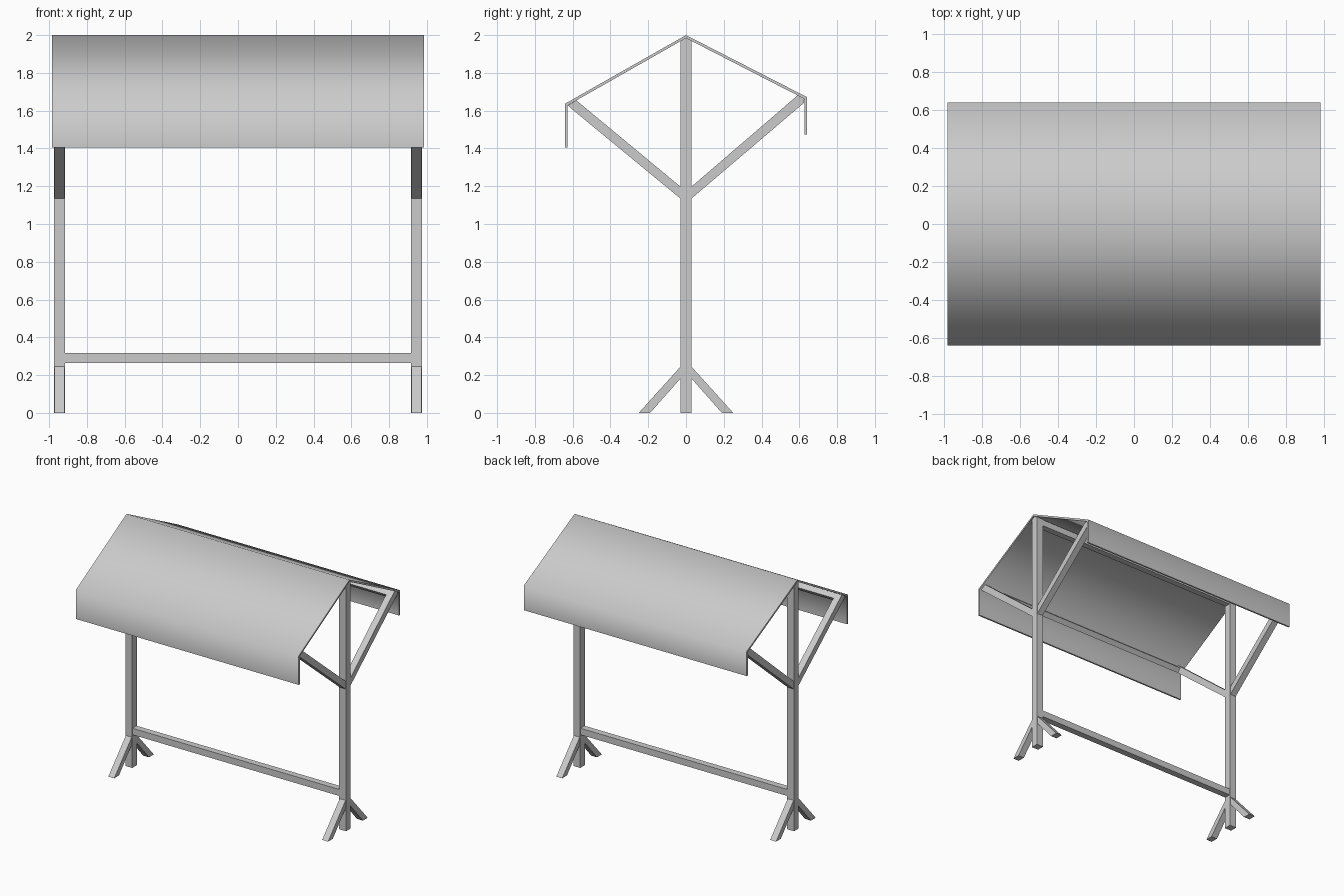
import bpy, bmesh, math

if "Cube" in bpy.data.objects:
    bpy.data.objects.remove(bpy.data.objects["Cube"])


def extrude_x(name, profile, x0, x1):
    """Solid made from a closed (y, z) profile swept along x."""
    bm = bmesh.new()
    face = bm.faces.new([bm.verts.new((x0, y, z)) for y, z in profile])
    out = bmesh.ops.extrude_face_region(bm, geom=[face])
    verts = [v for v in out["geom"] if isinstance(v, bmesh.types.BMVert)]
    bmesh.ops.translate(bm, verts=verts, vec=(x1 - x0, 0, 0))
    bmesh.ops.recalc_face_normals(bm, faces=bm.faces)
    mesh = bpy.data.meshes.new(name)
    bm.to_mesh(mesh)
    bm.free()
    ob = bpy.data.objects.new(name, mesh)
    bpy.context.collection.objects.link(ob)
    return ob


def rect(y, z, w, h, angle=0.0):
    """Rectangle profile centred on (y, z), turned by angle."""
    c, s = math.cos(angle), math.sin(angle)
    corners = [(-w / 2, -h / 2), (w / 2, -h / 2), (w / 2, h / 2), (-w / 2, h / 2)]
    return [(y + a * c - b * s, z + a * s + b * c) for a, b in corners]


# Folded roof sheet: front drop edge, two slopes, back drop edge
outer = [(-0.64, 1.405), (-0.64, 1.637), (0, 2.0), (0.64, 1.672), (0.64, 1.475)]
inner = [(0.627, 1.475), (0.627, 1.662), (0, 1.984), (-0.627, 1.628), (-0.627, 1.405)]
roof = extrude_x("roof_sheet", outer + inner, -0.985, 0.985)
bpy.context.view_layer.objects.active = roof
roof.select_set(True)
bpy.ops.object.shade_smooth_by_angle(angle=math.radians(75))

# End frames: post, roof braces and splayed feet
post = [(-0.029, 0), (0.029, 0), (0.029, 1.969), (0, 1.984), (-0.029, 1.968)]
front_brace = [(-0.02, 1.127), (-0.02, 1.19), (-0.58, 1.654), (-0.624, 1.629), (-0.61, 1.613)]
back_brace = [(0.02, 1.127), (0.02, 1.19), (0.59, 1.68), (0.627, 1.662), (0.624, 1.641)]
foot = [(0.02, 0.255), (0.25, 0), (0.19, 0), (0.02, 0.192)]
for side, label in ((-1, "left"), (1, "right")):
    a, b = side * 0.915, side * 0.975
    c, d = side * 0.919, side * 0.971
    extrude_x(label + "_post", post, a, b)
    extrude_x(label + "_front_brace", front_brace, c, d)
    extrude_x(label + "_back_brace", back_brace, c, d)
    extrude_x(label + "_front_foot", [(-y, z) for y, z in foot], c, d)
    extrude_x(label + "_back_foot", foot, c, d)

# Long rails joining the two frames
rails = {
    "lower_rail": rect(0, 0.29, 0.052, 0.052),
    "ridge_rail": rect(0, 1.943, 0.05, 0.05),
    "front_eave_rail": rect(-0.585, 1.62, 0.042, 0.042, math.radians(-40)),
    "back_eave_rail": rect(0.594, 1.645, 0.042, 0.042, math.radians(41)),
}
for name, profile in rails.items():
    extrude_x(name, profile, -0.93, 0.93)
